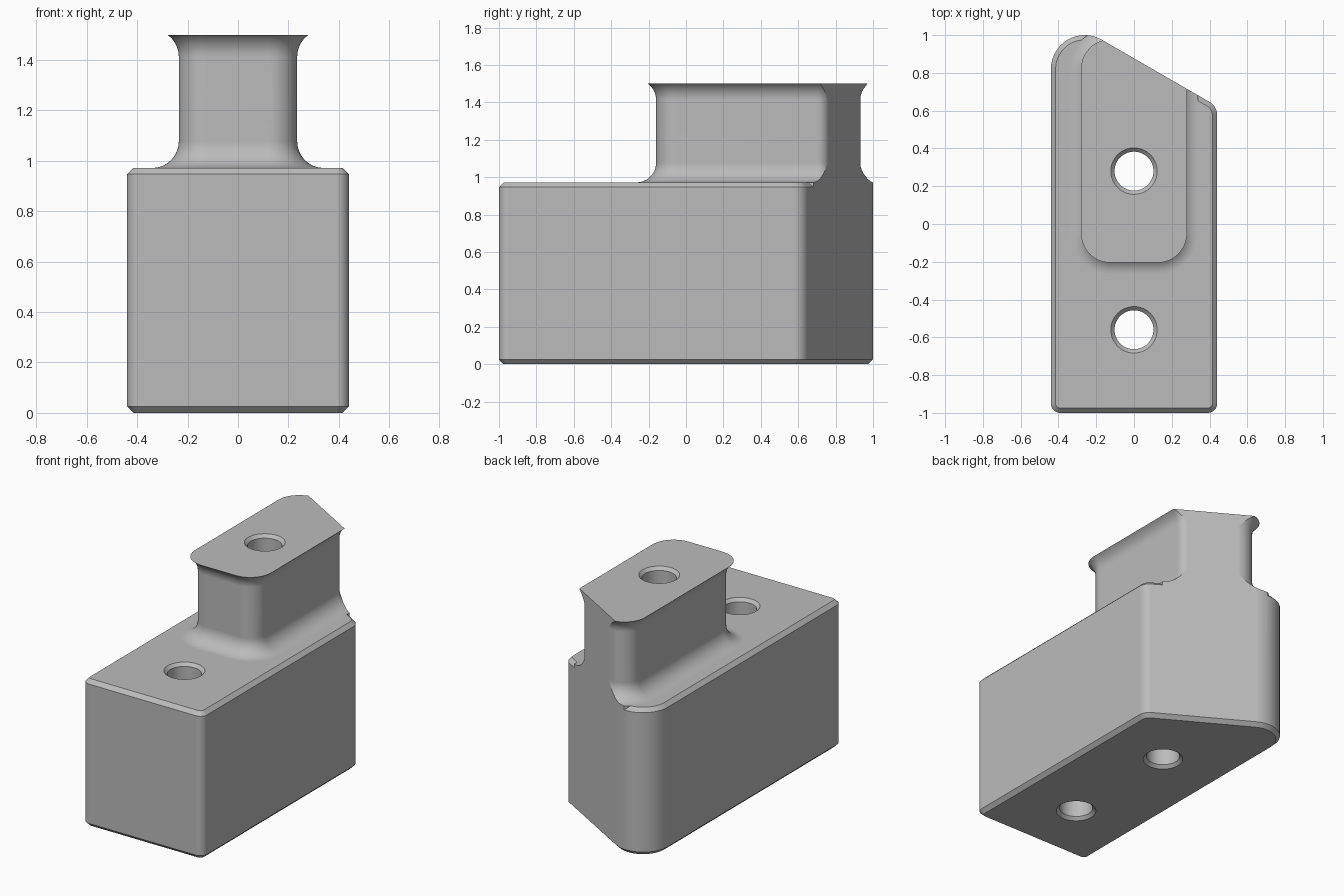
import bpy, bmesh, math
from mathutils import Vector

default = bpy.data.objects.get("Cube")
if default:
    bpy.data.objects.remove(default, do_unlink=True)

grey = bpy.data.materials.new("plain grey")
grey.use_nodes = True
colour = (0.5, 0.5, 0.5, 1)
grey.diffuse_color = colour
grey.node_tree.nodes["Principled BSDF"].inputs["Base Color"].default_value = colour


def slant(x):
    """Depth of the angled back wall at x."""
    return 0.877 - x * math.tan(math.radians(30))


def outline(half, front, radii, grow=0.0, steps=14):
    """Rounded four-sided plan with an angled back, grown outwards."""
    pts = [Vector(p) for p in ((-half, front), (half, front),
                               (half, slant(half)), (-half, slant(-half)))]
    loop = []
    for i, p in enumerate(pts):
        a = (p - pts[i - 1]).normalized()
        b = (pts[(i + 1) % 4] - p).normalized()
        turn = math.acos(a.dot(b))
        r = radii[i]
        inward = Vector((-a.y, a.x))
        centre = p - a * r * math.tan(turn / 2) + inward * r
        start = math.atan2(-inward.y, -inward.x)
        for k in range(steps + 1):
            t = start + turn * k / steps
            loop.append(centre + Vector((math.cos(t), math.sin(t))) * (r + grow))
    return loop


def circle(y, r, n=48):
    return [Vector((r * math.cos(k * math.tau / n), y + r * math.sin(k * math.tau / n)))
            for k in range(n)]


def loft(name, rings):
    """Closed solid through a stack of (plan, height) rings."""
    bm = bmesh.new()
    stack = [[bm.verts.new((p.x, p.y, z)) for p in plan] for plan, z in rings]
    for low, high in zip(stack, stack[1:]):
        n = len(low)
        for i in range(n):
            j = (i + 1) % n
            bm.faces.new((low[i], low[j], high[j], high[i]))
    bm.faces.new(stack[0][::-1])
    bm.faces.new(stack[-1])
    mesh = bpy.data.meshes.new(name)
    bm.to_mesh(mesh)
    bm.free()
    mesh.materials.append(grey)
    obj = bpy.data.objects.new(name, mesh)
    bpy.context.collection.objects.link(obj)
    return obj


def combine(obj, tool, operation):
    """Apply a boolean and discard the tool."""
    mod = obj.modifiers.new(operation, "BOOLEAN")
    mod.operation, mod.object, mod.solver = operation, tool, "EXACT"
    bpy.context.view_layer.objects.active = obj
    bpy.ops.object.modifier_apply(modifier=mod.name)
    bpy.data.objects.remove(tool, do_unlink=True)


# Chamfered base block
TOP, BASE_TOP, CHAMFER, FILLET = 1.5, 0.972, 0.025, 0.105


def base_plan(grow=0.0):
    return outline(0.44, -1.0, (0.05, 0.05, 0.08, 0.179), grow)


def neck_plan(grow):
    return outline(0.235, -0.16, (0.11, 0.11, 0.066, 0.11), grow)


block = loft("block", [(base_plan(-CHAMFER), 0), (base_plan(), CHAMFER),
                       (base_plan(), BASE_TOP - CHAMFER), (base_plan(-CHAMFER), BASE_TOP)])

# Neck with a full fillet at the foot and a partial flare at the top
rings = [(neck_plan(FILLET), 0.9)]
for k in range(13):
    t = math.radians(90) * k / 12
    rings.append((neck_plan(FILLET * (1 - math.sin(t))), BASE_TOP + FILLET * (1 - math.cos(t))))
flare = math.acos(1 - 0.045 / FILLET)
for k in range(9):
    t = flare * k / 8
    rings.append((neck_plan(FILLET * (1 - math.cos(t))),
                  TOP - FILLET * (math.sin(flare) - math.sin(t))))
neck = loft("neck", rings)

# Trim the neck flush with the block's walls, then merge
combine(neck, loft("trim", [(base_plan(), 0.8), (base_plan(), 1.7)]), "INTERSECT")
combine(block, neck, "UNION")

# Countersunk through holes
for y, top in ((0.28, TOP), (-0.56, BASE_TOP)):
    wide, narrow = circle(y, 0.133), circle(y, 0.103)
    combine(block, loft("hole_cutter", [(wide, -0.01), (narrow, 0.02),
                                        (narrow, top - 0.02), (wide, top + 0.01)]), "DIFFERENCE")

# Smooth rounded walls, crisp chamfers
for o in bpy.context.selected_objects:
    o.select_set(False)
block.select_set(True)
bpy.context.view_layer.objects.active = block
bpy.ops.object.shade_smooth_by_angle(angle=math.radians(25))
weighted = block.modifiers.new("weighted normals", "WEIGHTED_NORMAL")
weighted.keep_sharp = True
